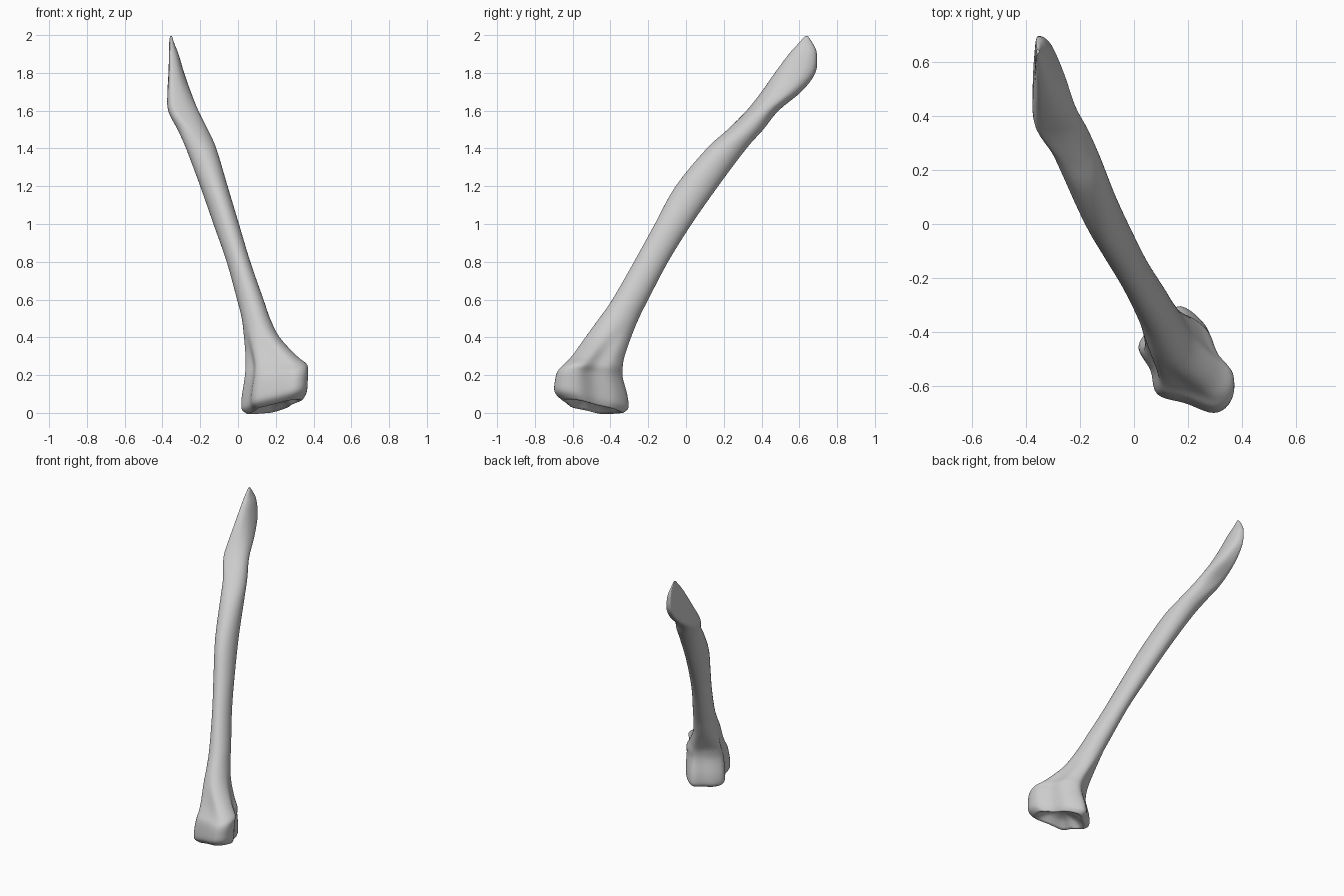
import bpy, bmesh, math
from mathutils import Vector

cube = bpy.data.objects.get("Cube")
if cube:
    bpy.data.objects.remove(cube, do_unlink=True)

SIDES = 60

# Level slices of the bone: height, x range, y range
SLICES = [
    (.03, .05, .34, -.66, -.33),
    (.06, .02, .36, -.695, -.305),
    (.12, .02, .365, -.695, -.31),
    (.2, .035, .367, -.68, -.335),
    (.25, .04, .36, -.645, -.335),
    (.3, .04, .31, -.605, -.325),
    (.4, .032, .22, -.535, -.29),
    (.5, .02, .17, -.46, -.25),
    (.6, -.005, .135, -.39, -.2),
    (.8, -.06, .065, -.275, -.095),
    (1, -.13, .005, -.165, .03),
    (1.2, -.2, -.055, -.055, .17),
    (1.4, -.275, -.115, .11, .32),
    (1.5, -.32, -.16, .22, .41),
    (1.6, -.37, -.21, .32, .49),
    (1.7, -.373, -.25, .4, .61),
    (1.8, -.368, -.285, .47, .685),
    (1.9, -.365, -.315, .545, .693),
    (1.95, -.365, -.335, .59, .675),
    (1.995, -.36, -.35, .63, .645),
]

# Unit outlines: lobed joint end and flat-backed blade end
JOINT = [(1, -.35), (.66, .1), (.42, .65), (-.1, 1), (-.5, .75), (-.85, .5),
         (-1, .2), (-.75, -.2), (-.6, -.65), (0, -.82), (.6, -1), (.95, -.8)]
BLADE = [(1, 0), (.85, .5), (.3, .87), (-.6, 1), (-.9, .8), (-1, .4),
         (-1, 0), (-1, -.4), (-.9, -.8), (-.6, -1), (.3, -.87), (.85, -.5)]


def spline(a, b, c, d, t):
    """Smooth interpolation from b to c."""
    return b + (c - a) * t / 2 + (a - b * 2.5 + c * 2 - d / 2) * t**2 \
        + (b * 1.5 - a / 2 - c * 1.5 + d / 2) * t**3


def outline_point(outline, fraction):
    n = len(outline)
    i = int(fraction * n)
    pts = [Vector(outline[(i + k) % n]) for k in (-1, 0, 1, 2)]
    return spline(*pts, fraction * n - i)


def ramp(value, start, end):
    t = min(max((value - start) / (end - start), 0), 1)
    return t * t * (3 - 2 * t)


def ring(slice_values, scale=1, lift=0):
    """Points of one cross-section, blended between the outlines by height."""
    z, x0, x1, y0, y1 = slice_values
    joint, blade, tilt = ramp(z, .5, .25), ramp(z, 1.4, 1.7), ramp(z, .32, .06)
    points = []
    for i in range(SIDES):
        f = i / SIDES
        angle = f * math.tau
        p = Vector((math.cos(angle), math.sin(angle - .2)))
        p = p.lerp(outline_point(JOINT, f), joint)
        p = p.lerp(outline_point(BLADE, f), blade) * scale
        dx, dy = p.x * (x1 - x0) / 2, p.y * (y1 - y0) / 2
        points.append(((x0 + x1) / 2 + dx, (y0 + y1) / 2 + dy,
                       z + lift + tilt * (.2 * dx - .15 * dy)))
    return points


# Hollow joint socket, from its centre out to the rim
rings = [ring(SLICES[0], scale, lift)
         for scale, lift in ((.1, .05), (.4, .045), (.65, .03), (.82, .008), (.93, -.002))]

# Shaft and blade, with extra rings between the slices
rows = [Vector(s) for s in SLICES]
for i in range(len(rows) - 1):
    before, after = rows[max(i - 1, 0)], rows[min(i + 2, len(rows) - 1)]
    for step in range(4):
        rings.append(ring(spline(before, rows[i], rows[i + 1], after, step / 4)))
rings.append(ring(rows[-1]))

bm = bmesh.new()
loops = [[bm.verts.new(p) for p in r] for r in rings]
for low, high in zip(loops, loops[1:]):
    for i in range(SIDES):
        j = (i + 1) % SIDES
        bm.faces.new((low[i], low[j], high[j], high[i]))
bm.faces.new(loops[0][::-1])
bm.faces.new(loops[-1])
bmesh.ops.recalc_face_normals(bm, faces=bm.faces)
mesh = bpy.data.meshes.new("bone")
bm.to_mesh(mesh)
bm.free()

bone = bpy.data.objects.new("bone", mesh)
bpy.context.collection.objects.link(bone)

# Plain pale grey surface
grey = bpy.data.materials.new("pale_grey")
grey.use_nodes = True
colour = (.6, .6, .6, 1)
grey.diffuse_color = colour
grey.node_tree.nodes["Principled BSDF"].inputs["Base Color"].default_value = colour
mesh.materials.append(grey)

bpy.ops.object.select_all(action='DESELECT')
bone.select_set(True)
bpy.context.view_layer.objects.active = bone
bpy.ops.object.shade_smooth_by_angle(angle=math.radians(50))
